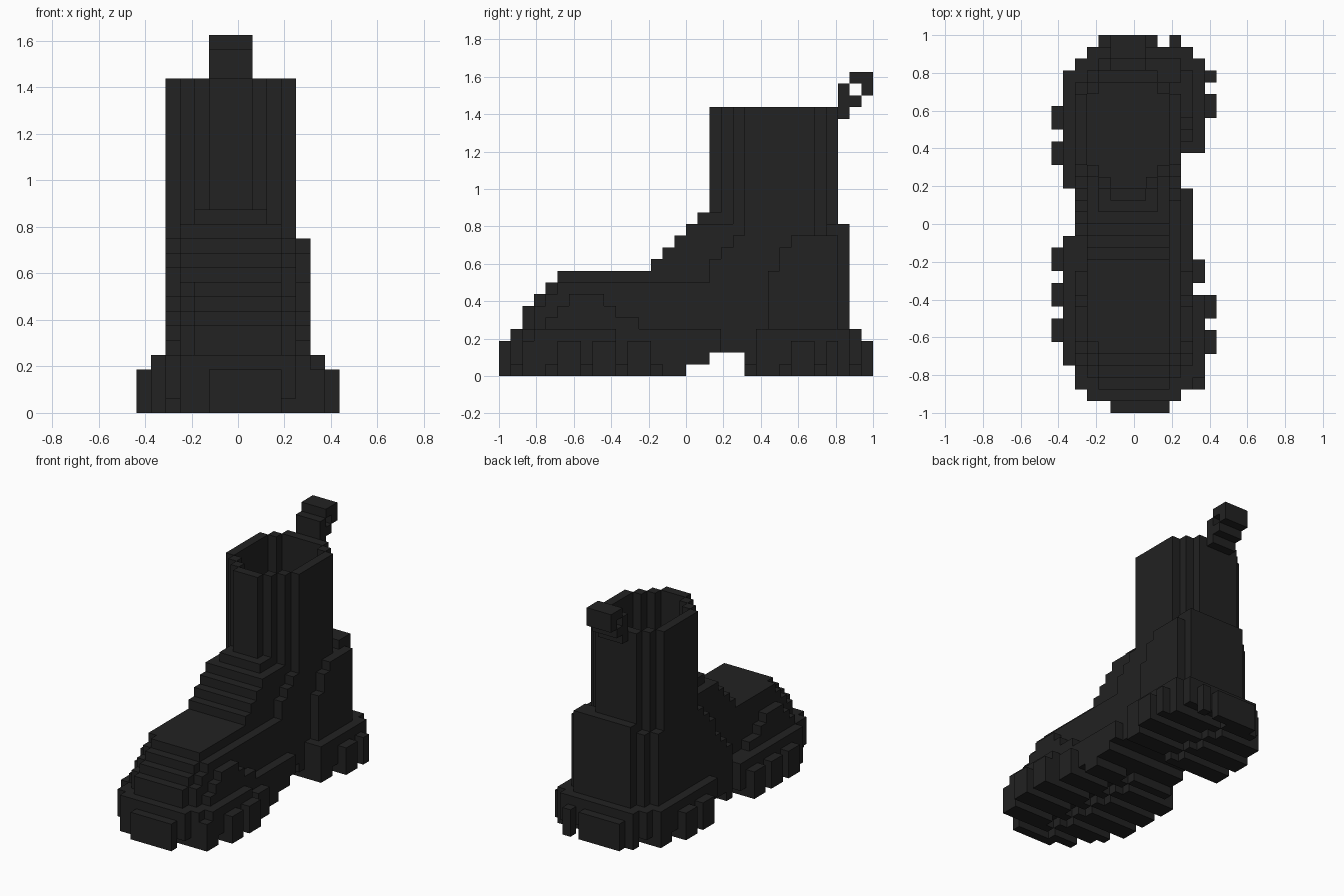
import bpy, bmesh
from mathutils import Vector

cube = bpy.data.objects.get("Cube")
if cube:
    bpy.data.objects.remove(cube)

U = 2 / 32                           # size of one block
ORIGIN = Vector((-7 * U, -16 * U, 0))

mat = bpy.data.materials.new("black rubber")
mat.use_nodes = True
COLOUR = (0.016, 0.016, 0.016, 1)
mat.diffuse_color = COLOUR
bsdf = mat.node_tree.nodes["Principled BSDF"]
bsdf.inputs["Base Color"].default_value = COLOUR
bsdf.inputs["Roughness"].default_value = 0.9


def box(x, y, z):
    """Blocks in inclusive index ranges."""
    return {(i, j, k) for i in range(x[0], x[1] + 1)
            for j in range(y[0], y[1] + 1) for k in range(z[0], z[1] + 1)}


def build(name, cells, occupied):
    """Skin a set of blocks, keeping only the exposed faces."""
    bm = bmesh.new()
    for c in sorted(cells):
        for axis in range(3):
            for side in (0, 1):
                near = list(c)
                near[axis] += 2 * side - 1
                if tuple(near) in occupied:
                    continue
                a, b = (axis + 1) % 3, (axis + 2) % 3
                verts = []
                for p, q in ((0, 0), (1, 0), (1, 1), (0, 1)):
                    v = Vector(c)
                    v[axis] += side
                    v[a] += p
                    v[b] += q
                    verts.append(bm.verts.new(v * U + ORIGIN))
                bm.faces.new(verts if side else verts[::-1])
    bmesh.ops.remove_doubles(bm, verts=bm.verts, dist=U / 100)
    mesh = bpy.data.meshes.new(name)
    bm.to_mesh(mesh)
    bm.free()
    mesh.materials.append(mat)
    bpy.context.collection.objects.link(bpy.data.objects.new(name, mesh))


# Sole plate outline: first row, last row, left edge, right edge
OUTLINE = ((1, 1, 3, 10), (2, 2, 2, 11), (3, 3, 2, 12), (4, 9, 1, 12),
           (10, 14, 1, 11), (15, 18, 2, 11), (19, 21, 1, 10),
           (22, 28, 1, 12), (29, 29, 2, 12), (30, 30, 3, 11))
sole, tread = set(), set()
for j0, j1, i0, i1 in OUTLINE:
    sole |= box((i0, i1), (j0, j1), (1, 3))
    tread |= box((i0, i1), (j0, j1), (0, 0))
sole -= box((0, 13), (18, 20), (1, 1))        # raised arch
tread -= box((0, 13), (16, 20), (0, 0))


# Channels cut between the tread bars
def is_channel(i, j):
    if i in (6, 7):
        return (j + i) % 3 != 0
    if i < 6:
        return j % 3 == 2
    return j % 3 == (1 if j < 16 else 0)


tread = {c for c in tread if not is_channel(c[0], c[1])}

# Lugs standing out around the rim
lugs = box((5, 9), (0, 0), (0, 2)) | box((4, 8), (31, 31), (0, 2))
lugs |= box((10, 10), (31, 31), (0, 2)) | box((12, 12), (2, 2), (0, 2))
for j in (6, 9, 12, 21, 24):
    lugs |= box((0, 0), (j, j + 1), (0, 2))
for j in (5, 8, 25):
    lugs |= box((13, 13), (j, j + 1), (0, 2))
lugs |= box((12, 12), (11, 12), (0, 2)) | box((13, 13), (28, 28), (0, 2))

# Shaft outline, nested rectangles making a stepped oval
oval = set()
for inset in range(4):
    oval |= {(i, j) for i, j, k in
             box((2 + inset, 10 - inset), (21 - inset, 26 + min(inset, 2)), (0, 0))}
hole = {(i, j) for i, j in oval
        if {(i + 1, j), (i - 1, j), (i, j + 1), (i, j - 1)} <= oval}
shaft = {(i, j, k) for i, j in oval - hole for k in range(4, 23)}
inside = {(i, j, k) for i, j in hole for k in range(4, 23)}

# Vamp and toe: each layer starts further back and has rounded front corners
vamp = set()
for k in range(4, 9):
    front = max(2, k - 3)
    right = 9 if k == 8 else 10
    vamp |= box((4, 9), (front, front), (k, k))
    vamp |= box((3, right), (front + 1, 20), (k, k))

# Toe guard patches on both sides
guard = set()
for k, j0, j1 in ((4, 4, 11), (5, 5, 9), (6, 6, 8)):
    guard |= box((2, 11), (j0, j1), (k, k))

# Instep steps climbing to the shaft
instep = set()
for k in range(9, 14):
    instep |= box((4, 8), (k + 4, 20), (k, k))
    if k < 13:
        instep |= box((3, 9), (k + 4, 20), (k, k))

# Ankle sides, their front edge slanting back with height
ankle = set()
for k in range(4, 12):
    ankle |= box((2, 10), (15 + (k - 4) * 3 // 4, 27), (k, k))

# Heel counter wrapping the back and the outer side
counter = box((4, 10), (28, 29), (4, 12)) | box((3, 11), (28, 28), (4, 11))
for k in range(4, 12):
    start = 23 if k < 9 else 24 if k < 11 else 25
    counter |= box((11, 11), (start, 28), (k, k))

# Pull loop at the back of the collar
loop = box((5, 7), (29, 29), (22, 24)) | box((5, 7), (30, 30), (23, 23))
loop |= box((5, 7), (30, 31), (25, 25)) | box((5, 7), (31, 31), (24, 24))

parts = {"sole_plate": sole, "sole_tread": tread, "rim_lugs": lugs,
         "shaft": shaft, "vamp": vamp, "toe_guard": guard,
         "instep": instep, "ankle": ankle, "heel_counter": counter,
         "pull_loop": loop}

# Give every block to one part only, leaving the shaft hollow
occupied = set()
for name in parts:
    parts[name] = parts[name] - occupied - inside
    occupied |= parts[name]
for name, cells in parts.items():
    build(name, cells, occupied)
